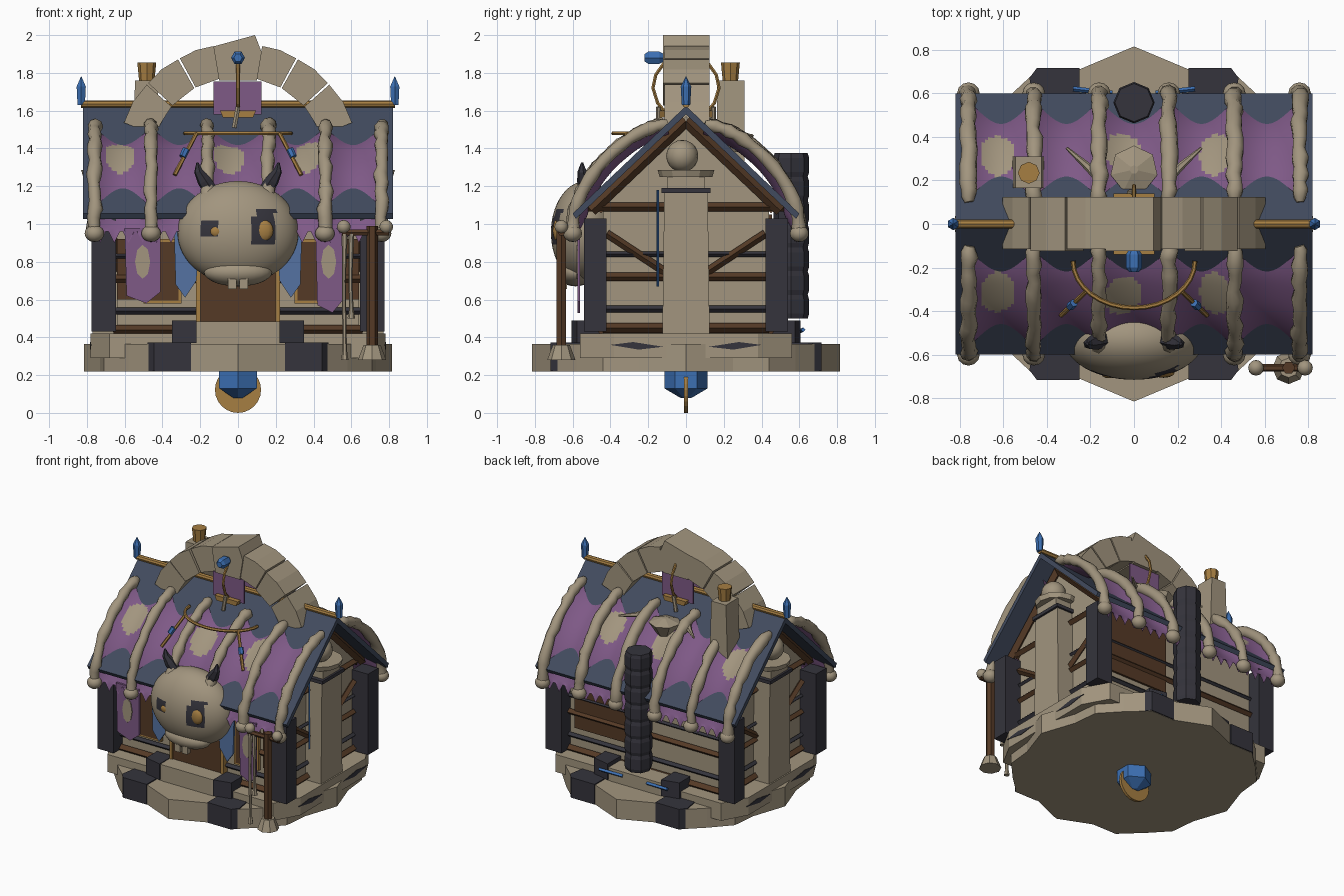
import bpy, bmesh, math, random
from mathutils import Vector, Matrix

if "Cube" in bpy.data.objects:
    bpy.data.objects.remove(bpy.data.objects["Cube"])
random.seed(4)

def mat(name, r, g, b):
    m = bpy.data.materials.new(name)
    m.diffuse_color = (r, g, b, 1)
    m.use_nodes = True
    m.node_tree.nodes["Principled BSDF"].inputs["Base Color"].default_value = m.diffuse_color
    return m
STONE = mat("bone_stone", 0.36, 0.30, 0.21)
DARK = mat("charcoal", 0.035, 0.034, 0.045)
PURPLE = mat("purple_cloth", 0.21, 0.10, 0.24)
NAVY = mat("slate_blue", 0.053, 0.07, 0.112)
GOLD = mat("gold", 0.38, 0.21, 0.055)
BROWN = mat("brown_wood", 0.09, 0.042, 0.019)
BLUE = mat("crystal_blue", 0.045, 0.16, 0.45)
CLOTHBLUE = mat("curtain_blue", 0.09, 0.17, 0.36)

def finish(name, bm, mats, smooth=False):
    bmesh.ops.recalc_face_normals(bm, faces=bm.faces)
    me = bpy.data.meshes.new(name)
    for f in bm.faces:
        f.smooth = smooth
    bm.to_mesh(me)
    bm.free()
    for m in (mats if isinstance(mats, list) else [mats]):
        me.materials.append(m)
    o = bpy.data.objects.new(name, me)
    bpy.context.collection.objects.link(o)
    return o

def box(name, m, x0, x1, y0, y1, z0, z1):
    return prism(name, m, [(x0, y0), (x1, y0), (x1, y1), (x0, y1)], 'z', z0, z1)

def prism(name, m, pts, axis, a, b):
    put = {'x': lambda p, t: (t, p[0], p[1]), 'y': lambda p, t: (p[0], t, p[1]),
           'z': lambda p, t: (p[0], p[1], t)}[axis]
    bm = bmesh.new()
    lo = [bm.verts.new(put(p, a)) for p in pts]
    hi = [bm.verts.new(put(p, b)) for p in pts]
    bm.faces.new(lo)
    bm.faces.new(hi)
    n = len(pts)
    for i in range(n):
        bm.faces.new((lo[i], lo[(i + 1) % n], hi[(i + 1) % n], hi[i]))
    return finish(name, bm, m)

def cone(name, m, x, y, z0, z1, r0, r1, n=8):
    bm = bmesh.new()
    bmesh.ops.create_cone(bm, cap_ends=True, segments=n, radius1=r0, radius2=r1, depth=z1 - z0,
                          matrix=Matrix.Translation((x, y, (z0 + z1) / 2)))
    return finish(name, bm, m)

def ball(name, m, c, r, u=16, v=10, rule=None):
    r = r if isinstance(r, tuple) else (r, r, r)
    bm = bmesh.new()
    bmesh.ops.create_uvsphere(bm, u_segments=u, v_segments=v, radius=1,
                              matrix=Matrix.Translation(c) @ Matrix.Diagonal((*r, 1)))
    if rule:
        for f in bm.faces:
            f.material_index = rule(f.calc_center_median())
    return finish(name, bm, m, True)

def tube(name, m, pts, r, res=1, radii=None, smooth=False):
    cu = bpy.data.curves.new(name, 'CURVE')
    cu.dimensions = '3D'
    cu.bevel_depth, cu.bevel_resolution, cu.use_fill_caps = r, res, True
    sp = cu.splines.new('POLY')
    sp.points.add(len(pts) - 1)
    for i, p in enumerate(pts):
        sp.points[i].co = (*p, 1)
        sp.points[i].radius = radii[i] if radii else 1
    tmp = bpy.data.objects.new(name + "_curve", cu)
    bpy.context.collection.objects.link(tmp)
    bpy.context.view_layer.update()
    me = bpy.data.meshes.new_from_object(tmp.evaluated_get(bpy.context.evaluated_depsgraph_get()))
    bpy.data.objects.remove(tmp)
    me.materials.clear()
    me.materials.append(m)
    for f in me.polygons:
        f.use_smooth = smooth
    o = bpy.data.objects.new(name, me)
    bpy.context.collection.objects.link(o)
    return o

def crystal(name, x, y, z0, z1, r):
    h = z1 - z0
    cone(name + "_body", BLUE, x, y, z0, z0 + h * .65, r * .8, r, 6)
    cone(name + "_tip", BLUE, x, y, z0 + h * .65, z1, r, 0.002, 6)

# Stone base
q = [(0.815, 0), (0.73, 0.25), (0.71, 0.44), (0.58, 0.58), (0.44, 0.71), (0.25, 0.71)]
ring = q + [(0, 0.815)] + [(-x, y) for x, y in q[:0:-1]]
ring += [(-x, -y) for x, y in ring]
prism("base", STONE, ring, 'z', 0.22, 0.365)
prism("house_slab", STONE, [(s * x, t * y) for s, t, o in ((1, 1, 1), (-1, 1, -1), (-1, -1, 1), (1, -1, -1))
      for x, y in [(.78, .38), (.68, .56)][::o]], 'z', 0.29, 0.42)
for t in (-1, 1):
    prism("step", STONE, [(-.34, t * .4), (-.34, t * .57), (-.2, t * .6), (.2, t * .6), (.34, t * .57), (.34, t * .4)],
          'z', 0.36, 0.485 if t < 0 else 0.46)
    for s in (-1, 1):
        prism("base_dark_block", DARK, [(s * .25, t * .55), (s * .25, t * .717), (s * .445, t * .717), (s * .48, t * .67), (s * .46, t * .55)], 'z', 0.222, 0.372)
        prism("step_dark_block", DARK, [(s * .22, t * .45), (s * .22, t * .607), (s * .35, t * .578), (s * .35, t * .45)], 'z', 0.37, 0.49)
        prism("side_dark_mark", DARK, [(t * .12, .35), (t * .28, .375), (t * .4, .36), (t * .25, .335)], 'x', s * .775, s * .783)
# Crystal and gold disc underneath
cone("under_crystal", BLUE, 0, 0, 0.13, 0.22, 0.115, 0.115, 6)
cone("under_crystal_tip", BLUE, 0, 0, 0.08, 0.13, 0.03, 0.115, 6)
prism("under_disc", GOLD, [(.122 * math.cos(a * math.pi / 12), .122 + .122 * math.sin(a * math.pi / 12)) for a in range(24)], 'y', -.01, .01)

# Walls and timber frame
prism("walls", STONE, [(-.44, .4), (.44, .4), (.44, 1.16), (0, 1.57), (-.44, 1.16)], 'x', -.64, .64)
for s in (-1, 1):
    for t in (-1, 1):
        cx, cy = s * .71, t * .48
        prism("corner_post", DARK, [(cy - .06, .43), (cy + .06, .43), (cy + .06, 1.03), (cy - .06, 1.03)], 'x', cx - .065, cx + .065)
        tube("side_brace", BROWN, [(s * .66, t * .42, .95), (s * .66, t * .1, .74)], .022, 0)
        tube("gable_rafter", BROWN, [(s * .67, t * .5, 1.07), (s * .67, 0, 1.545)], .03, 0)
    for z, m, r in ((1.09, BROWN, .024), (.72, BROWN, .022), (.45, BROWN, .026), (.55, DARK, .018), (.84, DARK, .014)):
        w = .52 if z > 1 else .44
        tube("side_beam", m, [(s * .655, -w, z), (s * .655, w, z)], r, 0)
        tube("long_beam", m, [(-.66, s * .45, z - .01), (.66, s * .45, z - .01)], r, 0)
    # Gable column with capital and ball
    prism("gable_column", STONE, [(-.125, .42), (.125, .42), (.115, 1.17), (-.115, 1.17)], 'x', s * .62, s * .77)
    box("column_band", DARK, s * .70 - .085, s * .70 + .085, -.13, .13, 1.165, 1.19)
    box("column_neck", STONE, s * .70 - .07, s * .70 + .07, -.1, .1, 1.19, 1.25)
    cone("column_capital", STONE, s * .68, 0, 1.25, 1.285, .14, .15, 12)
    ball("column_ball", STONE, (s * .69, -.02, 1.36), .085)
    tube("gable_cord", BLUE, [(s * .69, -.15, .67), (s * .69, -.15, 1.18)], .006, 0)
    # Window, curtain
    box("window_frame", GOLD, s * .4 - .1, s * .4 + .1, -.475, -.45, .58, .92)
    box("window_pane", BROWN, s * .4 - .085, s * .4 + .085, -.482, -.47, .595, .905)
    box("wall_panel", BROWN, s * .58 - .06, s * .58 + .06, -.452, -.43, .6, .92)
    prism("curtain", CLOTHBLUE, [(s * .2, 1.02), (s * .34, 1.02), (s * .33, .68), (s * .28, .61), (s * .22, .7)], 'y', -.53, -.515)
    tube("rear_plank", BLUE, [(s * .1, .6, .43), (s * .28, .62, .44)], .012, 0)
box("door", BROWN, -.2, .2, -.48, -.43, .42, 1.0)
box("back_panel", BROWN, .1, .6, .43, .455, .6, 1.05)
for s in (-1, 1):
    box("door_trim", GOLD, s * .21 - .012, s * .21 + .012, -.49, -.44, .48, 1.0)

# Roof, ridge pole, end crystals
prism("roof", NAVY, [(0, 1.625), (.6, 1.055), (.583, 1.027), (0, 1.58), (-.583, 1.027), (-.6, 1.055)], 'x', -.82, .82)
tube("ridge_pole", GOLD, [(-.83, 0, 1.635), (.83, 0, 1.635)], .02, 2)
for s in (-1, 1):
    crystal("ridge_crystal", s * .83, 0, 1.63, 1.78, .028)

# Curved ribs with knuckles, and cloth stretched between them
ARC = [(.6, .95), (.585, 1.08), (.525, 1.215), (.43, 1.34), (.3, 1.45), (.19, 1.507), (.1, 1.53)]
def arc(v):
    k = min(int(v * 6), 5)
    f = v * 6 - k
    p = [Vector(ARC[max(0, min(6, k + i))]) for i in (-1, 0, 1, 2)]
    return .5 * (2 * p[1] + (p[2] - p[0]) * f + (2 * p[0] - 5 * p[1] + 4 * p[2] - p[3]) * f * f
                 + (3 * p[1] - p[0] - 3 * p[2] + p[3]) * f ** 3)
RIBS = (-.76, -.46, -.16, .16, .46, .76)
PATCH = {0: (.45, .6, .26, .14), 2: (.35, .58, .26, .13), 3: (.72, .6, .25, .14)}
for t in (-1, 1):
    for x in RIBS:
        pts, rad = [], []
        for i in range(19):
            p = arc(i / 18)
            pts.append((x + random.uniform(-.006, .006), t * p.x, p.y))
            rad.append(random.uniform(.8, 1.15) * (.6 if i == 18 else 1))
        tube("rib", STONE, pts, .037, 2, rad, True)
        ball("rib_knuckle", STONE, (x, t * .6, .95), (.052, .05, .045), 12, 8)
    for b in range(5):
        bm = bmesh.new()
        NU, NV = 20, 40
        grid = []
        for j in range(NV + 1):
            row = []
            for i in range(NU + 1):
                u, v = i / NU, j / NV
                p = arc(v)
                sag = .012 + .058 * max(0, math.sin(math.pi * u)) ** .8 * min(1, .2 + v / .17)
                p = p + (Vector((.0, .95)) - p).normalized() * sag
                dz = -.05 + .03 * abs(i % 5 - 2) if j == 0 else 0
                row.append(bm.verts.new((RIBS[b] + (RIBS[b + 1] - RIBS[b]) * u, t * p.x, p.y + dz)))
            grid.append(row)
        pu, pv, ru, rv = PATCH.get(b, (0, 0, 1e-4, 1e-4))
        for j in range(NV):
            for i in range(NU):
                f = bm.faces.new((grid[j][i], grid[j][i + 1], grid[j + 1][i + 1], grid[j + 1][i]))
                if ((i + .5) / NU - pu) ** 2 / ru ** 2 + ((j + .5) / NV - pv) ** 2 / rv ** 2 < 1:
                    f.material_index = 1
        finish("roof_cloth", bm, [PURPLE, STONE], True)

# Stone arch over the ridge
def polar(r, deg):
    return (r * math.cos(math.radians(deg)), 1.31 + r * math.sin(math.radians(deg)))
cuts = [20, 42, 61, 79, 101, 119, 138, 160]
for i in range(7):
    a, b = cuts[i] + .5, cuts[i + 1] - .5
    pts = [polar(.47, a), polar(.645, a), polar(.65, (a + b) / 2), polar(.645, b), polar(.47, b), polar(.465, (a + b) / 2)]
    if i == 3:
        pts = [(.1, 1.76), (.125, 1.91), (.09, 2.0), (-.13, 1.94), (-.1, 1.76)]
    prism("arch_block", STONE, pts, 'y', -.115 - .008 * (i % 2), .125)
# Lamp hangings on both sides of the arch
for t in (-1, 1):
    tube("lamp_hook", GOLD, [(0, t * .11, 1.86), (0, t * .16, 1.79), (0, t * .175, 1.72), (0, t * .15, 1.64), (0, t * .1, 1.58)], .01)
    box("arch_banner", PURPLE, -.13, .125, t * .1 - .006, t * .1 + .006, 1.58, 1.755)
    prism("lamp_tray", GOLD, [(-.095, 1.6), (.095, 1.6), (.08, 1.565), (-.08, 1.565)], 'y', t * .085, t * .14)
    tube("tray_bone", STONE, [(-.02, t * .145, 1.51), (.0, t * .145, 1.62)], .014)
tube("arch_gem", BLUE, [(0, -.22, 1.88), (0, -.2, 1.88), (0, -.14, 1.88), (0, -.11, 1.88)], .037, 1, [.6, 1, 1, .5])

# Front gold hoop with dangling rods
tube("roof_hoop", GOLD, [(.28 * math.cos(a), -.17 - .215 * math.sin(a), 1.48) for a in [math.pi * i / 16 for i in range(17)]], .011)
for s in (-1, 1):
    tube("hoop_rod", GOLD, [(s * .22, -.31, 1.48), (s * .335, -.42, 1.26)], .011)
    tube("hoop_rod_bead", BLUE, [(s * .275, -.362, 1.395), (s * .294, -.38, 1.355)], .019)
    tube("rear_roof_bone", STONE, [(s * .15, .2, 1.49), (s * .22, .27, 1.47), (s * .31, .35, 1.47)], .022, 1, [1, .8, .3])
# Rear roof bowl, chimney, stove pipe
cone("rear_bowl", STONE, 0, .25, 1.38, 1.47, .05, .11, 7)
cone("rear_bowl_top", STONE, 0, .25, 1.47, 1.5, .11, .02, 7)
prism("chimney", STONE, [(-.56, 1.3), (-.41, 1.3), (-.425, 1.76), (-.545, 1.76)], 'y', .165, .31)
cone("chimney_pot", GOLD, -.483, .235, 1.75, 1.855, .04, .05, 8)
for i in range(7):
    z = .5 + i * .125
    tube("pipe_segment", DARK, [(0, .557, z), (0, .557, z + .025), (0, .557, z + .1), (0, .557, z + .125)], .093, 2, [.94, 1.02, 1.02, .94])

# Creature head over the door
def face_rule(c):
    ok = -.2 < c.x < -.09 and .93 < c.z < 1.02 or .085 < c.x < .195 and .895 < c.z < 1.075
    return 1 if c.y < -.55 and ok else 0
ball("head", [STONE, DARK], (0, -.53, .955), (.32, .185, .272), 56, 40, face_rule)
ball("lower_lip", STONE, (0, -.585, .745), (.18, .1, .075), 24, 14)
ball("left_eye", GOLD, (-.115, -.69, .96), (.033, .018, .03), 12, 8)
ball("right_eye", GOLD, (.135, -.682, .965), (.052, .024, .058), 12, 8)
for s in (-1, 1):
    box("tooth", STONE, s * .03 - .022, s * .03 + .022, -.67, -.63, .655, .73)
    tube("horn", DARK, [(s * .14, -.53, 1.17), (s * .18, -.54, 1.23), (s * .21, -.55, 1.28), (s * .215, -.55, 1.325)], .04, 1, [1, .95, .6, .15])

# Hanging banners
for x0, x1, z in ((-.6, -.41, .58), (.41, .55, .53)):
    c = (x0 + x1) / 2
    prism("banner", PURPLE, [(x0, .98), (x1, .98), (x1, z + .06), (c + .02, z), (x0 + .01, z + .04)], 'y', -.575, -.56)
    prism("banner_patch", STONE, [(c + .04 * math.cos(a), .8 + .09 * math.sin(a)) for a in [math.pi * i / 4 for i in range(8)]], 'y', -.581, -.574)

# Lantern post at the front right corner
cone("post_foot", STONE, .71, -.66, .28, .36, .075, .045, 8)
tube("post", BROWN, [(.71, -.66, .34), (.71, -.66, .99)], .03, 1)
tube("post_crossbar", BROWN, [(.55, -.66, .955), (.8, -.66, .955)], .018, 1)
for x, z in ((.56, .985), (.785, .985)):
    ball("post_knob", STONE, (x, -.66, z), .036, 12, 8)
for x, z in ((.565, .28), (.6, .5)):
    tube("hanging_bone", STONE, [(x, -.66, z), (x, -.66, z + .05), (x - .005, -.66, .7), (x, -.66, .95)], .02, 1, [1, .6, .5, .8])
